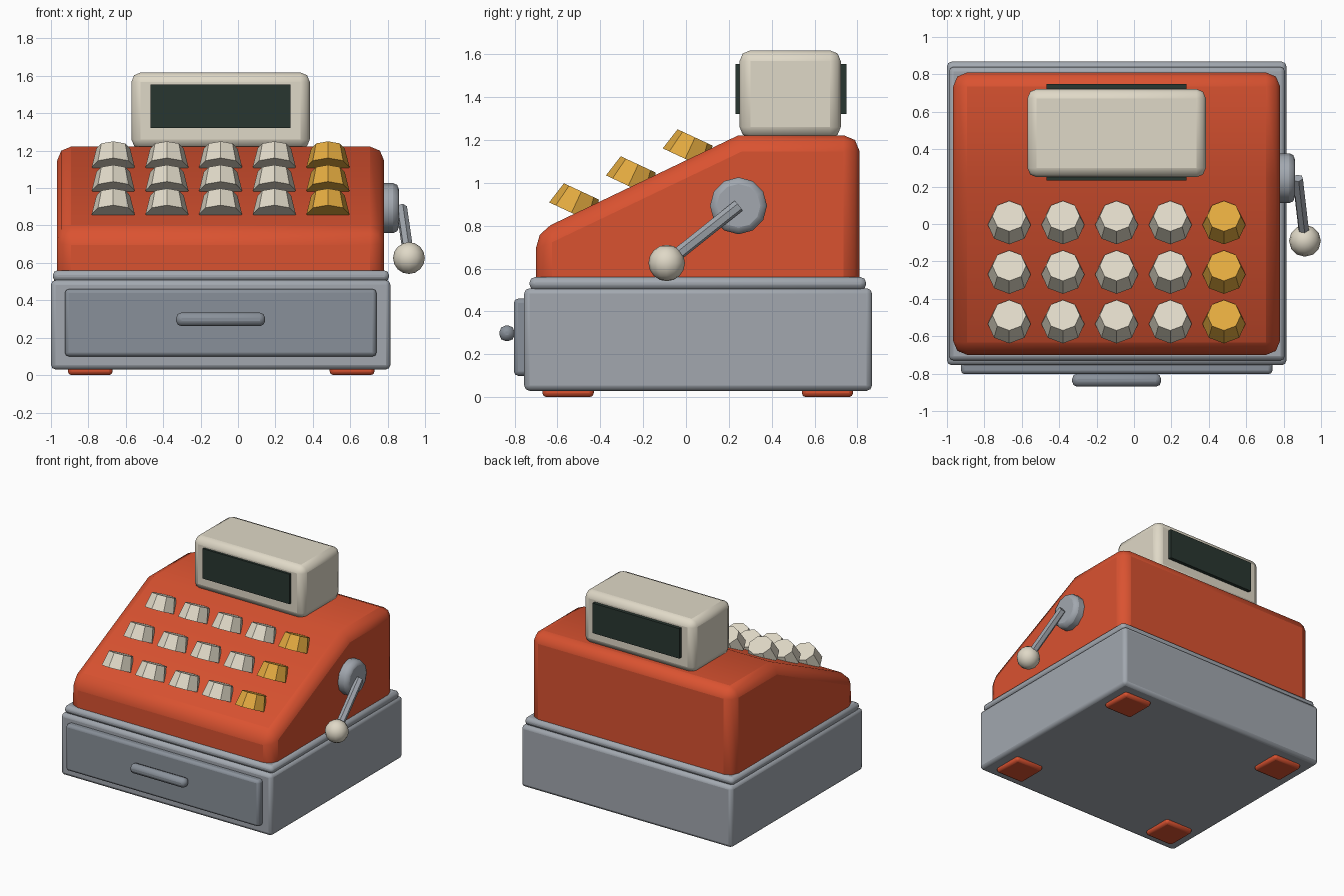
import bpy, bmesh
from mathutils import Vector

if "Cube" in bpy.data.objects:
    bpy.data.objects.remove(bpy.data.objects["Cube"])

CX = -0.093  # centre line of the cabinet


def material(name, rgb):
    m = bpy.data.materials.new(name)
    m.diffuse_color = (*rgb, 1)
    m.use_nodes = True
    m.node_tree.nodes["Principled BSDF"].inputs["Base Color"].default_value = m.diffuse_color
    return m


RED = material("red_enamel", (0.70, 0.085, 0.03))
CREAM = material("cream", (0.74, 0.69, 0.57))
YELLOW = material("yellow", (0.76, 0.40, 0.05))
GLASS = material("dark_glass", (0.022, 0.037, 0.030))
STEEL = material("steel", (0.36, 0.39, 0.43))
DARK_STEEL = material("dark_steel", (0.25, 0.28, 0.32))


def finish(name, bm, mat, bevel=0, segments=2, smooth=True):
    bmesh.ops.recalc_face_normals(bm, faces=bm.faces)
    mesh = bpy.data.meshes.new(name)
    bm.to_mesh(mesh)
    bm.free()
    mesh.materials.append(mat)
    ob = bpy.data.objects.new(name, mesh)
    bpy.context.collection.objects.link(ob)
    if bevel:
        mod = ob.modifiers.new("bevel", 'BEVEL')
        mod.width, mod.segments = bevel, segments
        mod.limit_method = 'ANGLE'
    if smooth:
        bpy.ops.object.select_all(action='DESELECT')
        bpy.context.view_layer.objects.active = ob
        ob.select_set(True)
        bpy.ops.object.shade_smooth_by_angle()
    return ob


def box(name, lo, hi, mat, bevel=0, segments=2):
    bm = bmesh.new()
    bmesh.ops.create_cube(bm, size=1)
    lo, hi = Vector(lo), Vector(hi)
    bmesh.ops.scale(bm, vec=hi - lo, verts=bm.verts)
    bmesh.ops.translate(bm, vec=(lo + hi) / 2, verts=bm.verts)
    return finish(name, bm, mat, bevel, segments)


def rod(name, a, b, r1, r2, sides, mat, bevel=0, smooth=False):
    bm = bmesh.new()
    a, b = Vector(a), Vector(b)
    bmesh.ops.create_cone(bm, cap_ends=True, segments=sides, radius1=r1,
                          radius2=r2, depth=(b - a).length)
    ob = finish(name, bm, mat, bevel, smooth=smooth)
    ob.location = (a + b) / 2
    ob.rotation_euler = Vector((0, 0, 1)).rotation_difference(b - a).to_euler()
    return ob


# Base cabinet, lip, drawer and pull
box("base", (-1.0, -0.755, 0.03), (0.815, 0.868, 0.508), STEEL, 0.025)
box("base_lip", (-0.99, -0.73, 0.50), (0.807, 0.84, 0.56), STEEL, 0.025)
box("drawer_front", (-0.925, -0.803, 0.10), (0.74, -0.72, 0.46), DARK_STEEL, 0.02)
box("drawer_pull", (CX - 0.238, -0.87, 0.262), (CX + 0.238, -0.80, 0.334), DARK_STEEL, 0.028)

# Feet
for i, x in enumerate((-0.79, 0.61)):
    for j, y in enumerate((-0.55, 0.66)):
        box(f"foot_{i}{j}", (x - 0.12, y - 0.12, 0), (x + 0.12, y + 0.12, 0.06), RED, 0.02)

# Sloped body, extruded from its side profile
profile = [(-0.70, 0.42), (-0.70, 0.77), (0.245, 1.222), (0.81, 1.222), (0.81, 0.42)]
bm = bmesh.new()
face = bm.faces.new([bm.verts.new((-0.967, y, z)) for y, z in profile])
ext = bmesh.ops.extrude_face_region(bm, geom=[face])
bmesh.ops.translate(bm, vec=(1.748, 0, 0),
                    verts=[v for v in ext["geom"] if isinstance(v, bmesh.types.BMVert)])
finish("sloped_body", bm, RED, 0.075)

# Display housing with a window front and back
box("display_housing", (CX - 0.477, 0.25, 1.21), (CX + 0.477, 0.722, 1.618), CREAM, 0.05)
for name, y0, y1 in (("front_window", 0.232, 0.29), ("back_window", 0.69, 0.748)):
    box(name, (-0.467, y0, 1.322), (0.282, y1, 1.555), GLASS)

# Tapered eight-sided keys, leaning backwards
axis = Vector((0, 0.423, 0.906))
for row in range(3):
    for col in range(5):
        c = Vector((CX + (col - 2) * 0.287, -0.511 + row * 0.265, 0.91 + row * 0.126))
        rod(f"key_{row}_{col}", c - axis * 0.055, c + axis * 0.055, 0.115, 0.09, 8,
            YELLOW if col == 4 else CREAM)

# Side crank: hub, arm and knob
rod("crank_hub", (0.74, 0.245, 0.893), (0.86, 0.245, 0.893), 0.133, 0.133, 12, STEEL, 0.03, True)
knob = Vector((0.914, -0.09, 0.626))
rod("crank_arm", (0.875, 0.245, 0.893), knob, 0.03, 0.03, 6, STEEL)
bm = bmesh.new()
bmesh.ops.create_uvsphere(bm, u_segments=12, v_segments=8, radius=0.085)
finish("crank_knob", bm, CREAM).location = knob
